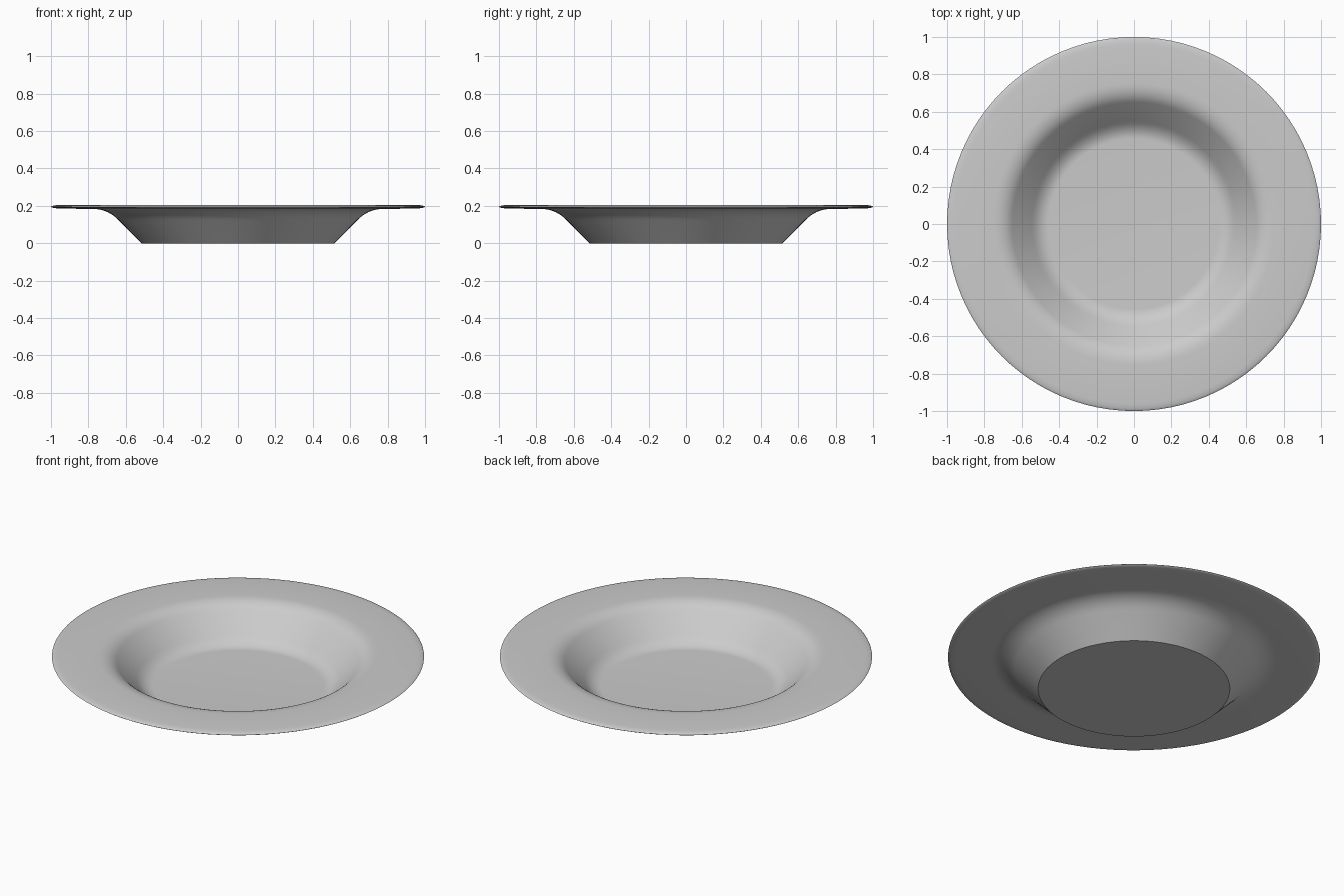
import bpy
import bmesh
import math
from mathutils import Vector

SEGMENTS = 96

cube = bpy.data.objects.get("Cube")
if cube:
    bpy.data.objects.remove(cube, do_unlink=True)

# Glazed ceramic colour
ceramic = bpy.data.materials.new("light_grey_ceramic")
colour = (0.6, 0.6, 0.6, 1)
ceramic.use_nodes = True
ceramic.diffuse_color = colour
ceramic.node_tree.nodes["Principled BSDF"].inputs["Base Color"].default_value = colour


def fillet(start, corner, end, steps=8):
    """Rounded bend from start to end, pulled toward the corner."""
    a, b, c = Vector(start), Vector(corner), Vector(end)
    return [a.lerp(b, i / steps).lerp(b.lerp(c, i / steps), i / steps)
            for i in range(steps + 1)]


# Cross-section as (radius, height), from the underside centre to the upper centre
profile = [Vector((0, 0)), Vector((0.515, 0))]
profile += fillet((0.635, 0.12), (0.695, 0.183), (0.77, 0.183))
profile += fillet((0.96, 0.186), (0.995, 0.188), (1, 0.195), 4)
profile += fillet((1, 0.195), (0.995, 0.202), (0.96, 0.205), 4)[1:]
profile += fillet((0.755, 0.205), (0.69, 0.205), (0.65, 0.166))
profile += fillet((0.55, 0.068), (0.505, 0.02), (0.455, 0.02))
profile.append(Vector((0, 0.02)))

# Plate body turned around the vertical axis
bm = bmesh.new()
verts = [bm.verts.new((p.x, 0, p.y)) for p in profile]
edges = [bm.edges.new(pair) for pair in zip(verts, verts[1:])]
bmesh.ops.spin(bm, geom=verts + edges, axis=(0, 0, 1), cent=(0, 0, 0),
               angle=math.tau, steps=SEGMENTS, use_merge=True)
bmesh.ops.remove_doubles(bm, verts=bm.verts, dist=0.0001)
bmesh.ops.recalc_face_normals(bm, faces=bm.faces)
mesh = bpy.data.meshes.new("soup_plate")
bm.to_mesh(mesh)
bm.free()
mesh.materials.append(ceramic)

plate = bpy.data.objects.new("soup_plate", mesh)
bpy.context.collection.objects.link(plate)
bpy.ops.object.select_all(action="DESELECT")
plate.select_set(True)
bpy.context.view_layer.objects.active = plate
bpy.ops.object.shade_smooth_by_angle(angle=math.radians(35))
